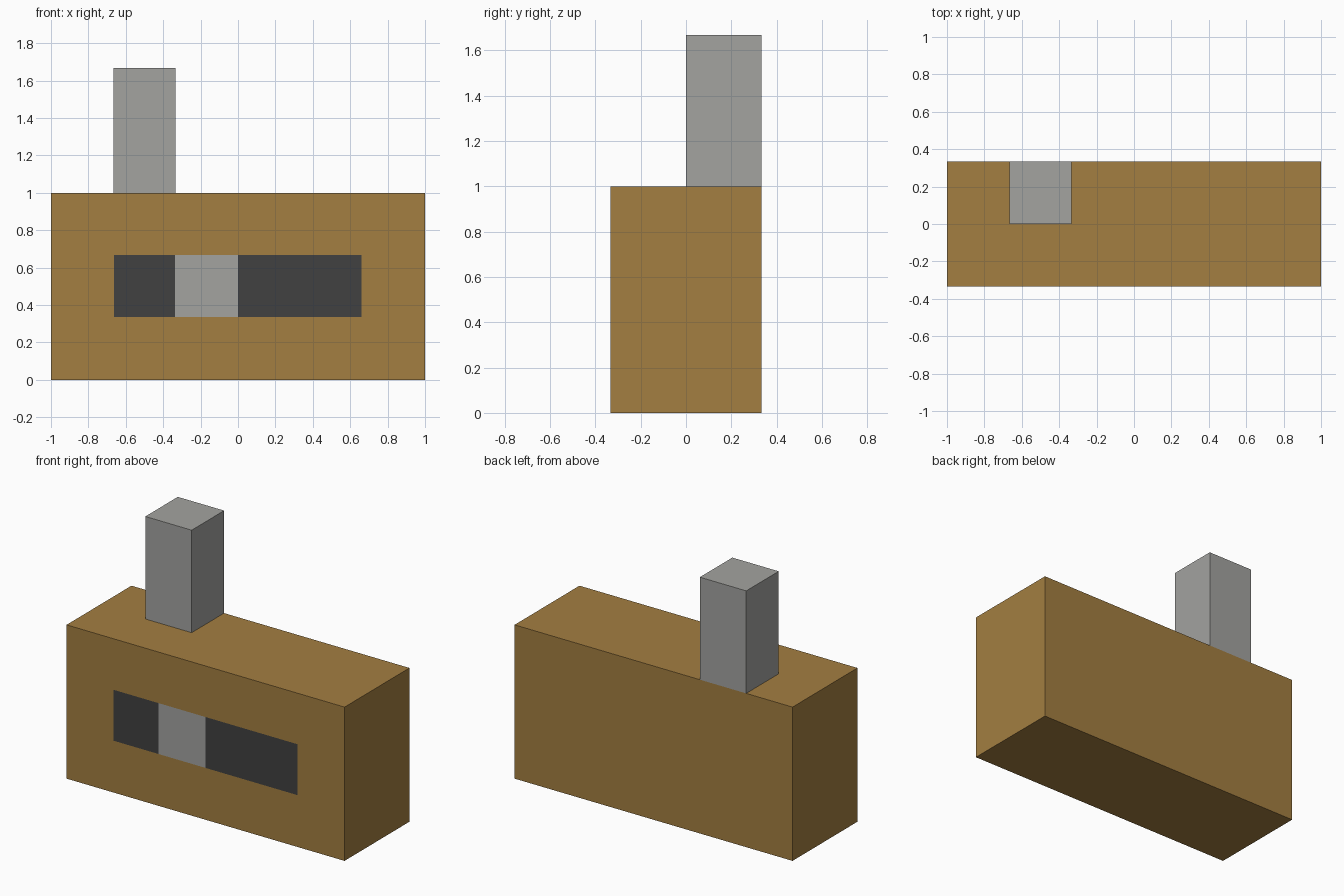
import bpy, bmesh
from mathutils import Vector

if "Cube" in bpy.data.objects:
    bpy.data.objects.remove(bpy.data.objects["Cube"])


def material(name, rgb):
    m = bpy.data.materials.new(name)
    lin = [(c / 255 / 12.92) if c < 11 else ((c / 255 + 0.055) / 1.055) ** 2.4 for c in rgb]
    m.diffuse_color = (*lin, 1)
    m.use_nodes = True
    m.node_tree.nodes["Principled BSDF"].inputs["Base Color"].default_value = m.diffuse_color
    return m


brown = material("wood_brown", (163, 126, 65))
grey = material("light_grey", (163, 163, 160))
dark = material("dark_grey", (65, 65, 65))


def box(name, lo, hi, mats, paint=None):
    lo, hi = Vector(lo), Vector(hi)
    bm = bmesh.new()
    bmesh.ops.create_cube(bm, size=1)
    for v in bm.verts:
        v.co = (lo + hi) / 2 + v.co * (hi - lo)
    if paint:
        paint(bm)
    me = bpy.data.meshes.new(name)
    bm.to_mesh(me)
    bm.free()
    for m in mats:
        me.materials.append(m)
    ob = bpy.data.objects.new(name, me)
    bpy.context.collection.objects.link(ob)
    return ob


# Dial window cut flush into the front face, with a grey pointer segment
def dial(bm):
    cuts = [((x, 0, 0), (1, 0, 0)) for x in (-0.663, -0.337, 0.0, 0.66)]
    cuts += [((0, 0, z), (0, 0, 1)) for z in (0.337, 0.668)]
    bm.normal_update()
    for co, no in cuts:
        front = [f for f in bm.faces if f.normal.y < -0.9]
        geom = set(front)
        for f in front:
            geom.update(f.edges, f.verts)
        bmesh.ops.bisect_plane(bm, geom=list(geom), plane_co=co, plane_no=no)
        bm.normal_update()
    for f in bm.faces:
        c = f.calc_center_median()
        if f.normal.y < -0.9 and abs(c.x) < 0.66 and 0.34 < c.z < 0.66:
            f.material_index = 1 if -0.337 < c.x < 0 else 2


box("radio_body", (-1, -1 / 3, 0), (1, 1 / 3, 1), [brown, grey, dark], dial)

# Stubby square antenna on the rear of the top
box("antenna", (-2 / 3, 0, 1), (-1 / 3, 1 / 3, 5 / 3), [grey])
